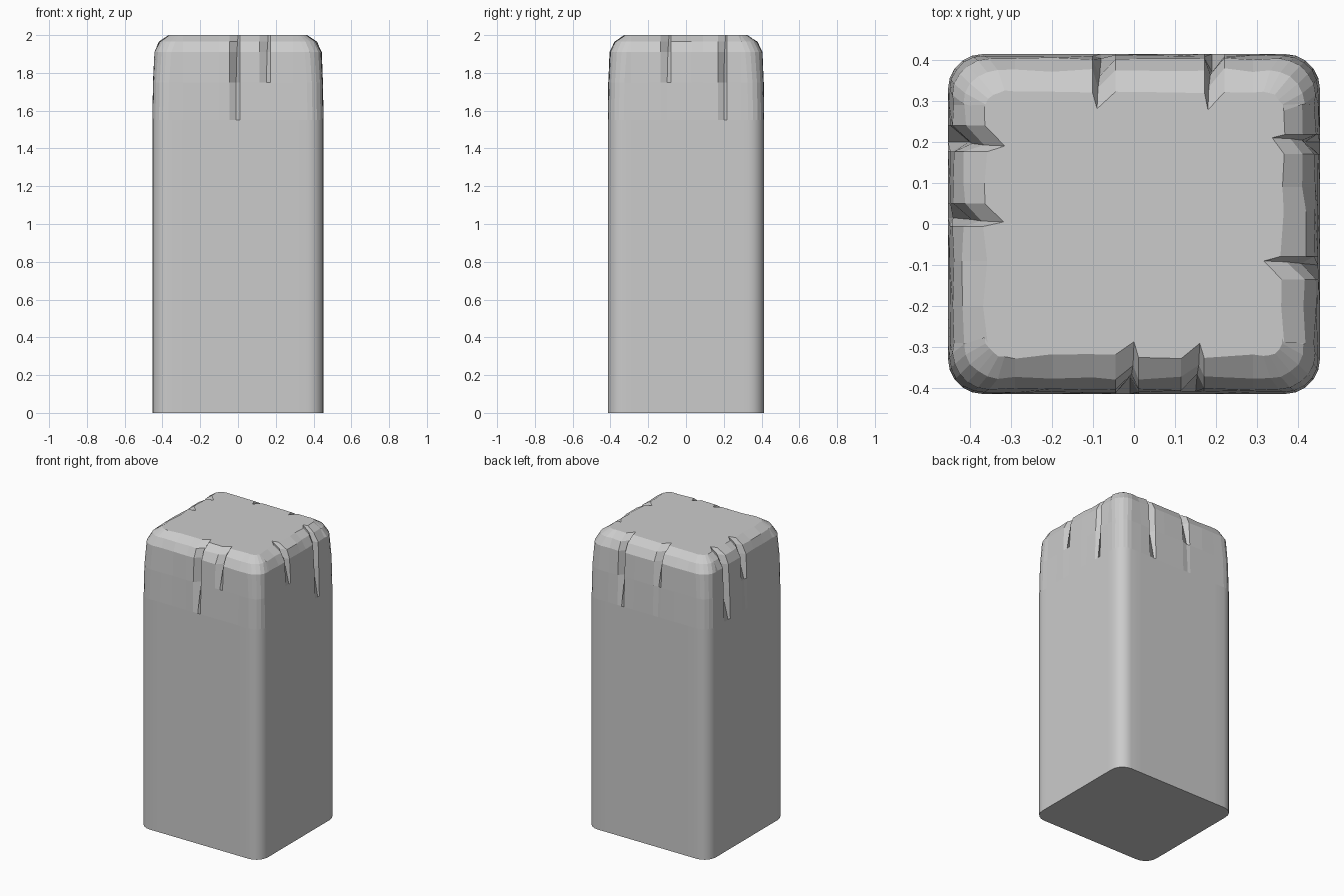
import bpy, bmesh, math, random

if "Cube" in bpy.data.objects:
    bpy.data.objects.remove(bpy.data.objects["Cube"])
random.seed(4)
HX, HY, R = 0.453, 0.414, 0.085
SEG = 5

# cracks per side: (centre along the walking direction, half width, depth, lowest z)
# sides walk counter-clockwise: front (+x), right (+y), back (-x), left (-y)
CRACKS = [
    [(-0.01, 0.035, 0.035, 1.55), (0.15, 0.035, 0.035, 1.74)],
    [(-0.10, 0.035, 0.045, 1.80), (0.20, 0.03, 0.03, 1.60)],
    [(-0.19, 0.03, 0.04, 1.56), (0.08, 0.035, 0.04, 1.72)],
    [(-0.20, 0.04, 0.045, 1.60), (-0.015, 0.035, 0.045, 1.72)],
]
# worn top rings: z, inset, corner radius, jitter
RINGS = [(0, 0, R, 0), (1.55, 0, R, 0), (1.75, 0.003, 0.085, 0.003),
         (1.91, 0.010, 0.09, 0.005), (1.965, 0.036, 0.085, 0.008),
         (2.0, 0.088, 0.05, 0.009)]


def side_stations(side):
    """Positions along one side, with the crack each one is the bottom of."""
    st = []
    for c in CRACKS[side]:
        st += [(c[0] - c[1], None), (c[0], c), (c[0] + c[1] * 0.6, None)]
    for t in (-0.29, -0.2, -0.1, 0.03, 0.09, 0.2, 0.29):
        if all(abs(t - s[0]) > 0.04 for s in st):
            st.append((t, None))
    return sorted(st, key=lambda s: s[0])


STATIONS = [side_stations(i) for i in range(4)]


def ring(z, inset, r, jit):
    pts = []
    for side in range(4):
        a, b = (HX, HY) if side % 2 == 0 else (HY, HX)
        a, b = a - inset, b - inset
        local = []
        for t, crack in STATIONS[side]:
            d = random.uniform(-jit * 0.3, jit)
            if crack:
                d += crack[2] * min(1, max(0, (z - crack[3]) / 0.15))
                t += 0.01 * max(0, (z - 1.85) / 0.15)
            local.append((t, -b + d))
        # rounded corner following this side
        for k in range(SEG + 1):
            ang = -math.pi / 2 + k * math.pi / 2 / SEG
            rr = r - random.uniform(0, jit * 0.6)
            local.append((a - r + rr * math.cos(ang), -b + r + rr * math.sin(ang)))
        ca, sa = [(1, 0), (0, 1), (-1, 0), (0, -1)][side]
        pts += [(x * ca - y * sa, x * sa + y * ca, z) for x, y in local]
    return pts


# stone post: stacked rings with chipped crown
bm = bmesh.new()
loops = [[bm.verts.new(p) for p in ring(*r)] for r in RINGS]
n = len(loops[0])
for j in range(len(loops) - 1):
    lo, hi = loops[j], loops[j + 1]
    for i in range(n):
        k = (i + 1) % n
        f = bm.faces.new((lo[i], lo[k], hi[k], hi[i]))
        f.smooth = j == 0
bm.faces.new(loops[0][::-1])
bm.faces.new(loops[-1])
# keep the base and the line under the worn crown crisp
for e in bm.edges:
    if e.verts[0].co.z == e.verts[1].co.z:
        e.smooth = False
bm.normal_update()
me = bpy.data.meshes.new("stone_post")
bm.to_mesh(me)
bm.free()
post = bpy.data.objects.new("stone_post", me)
bpy.context.collection.objects.link(post)
